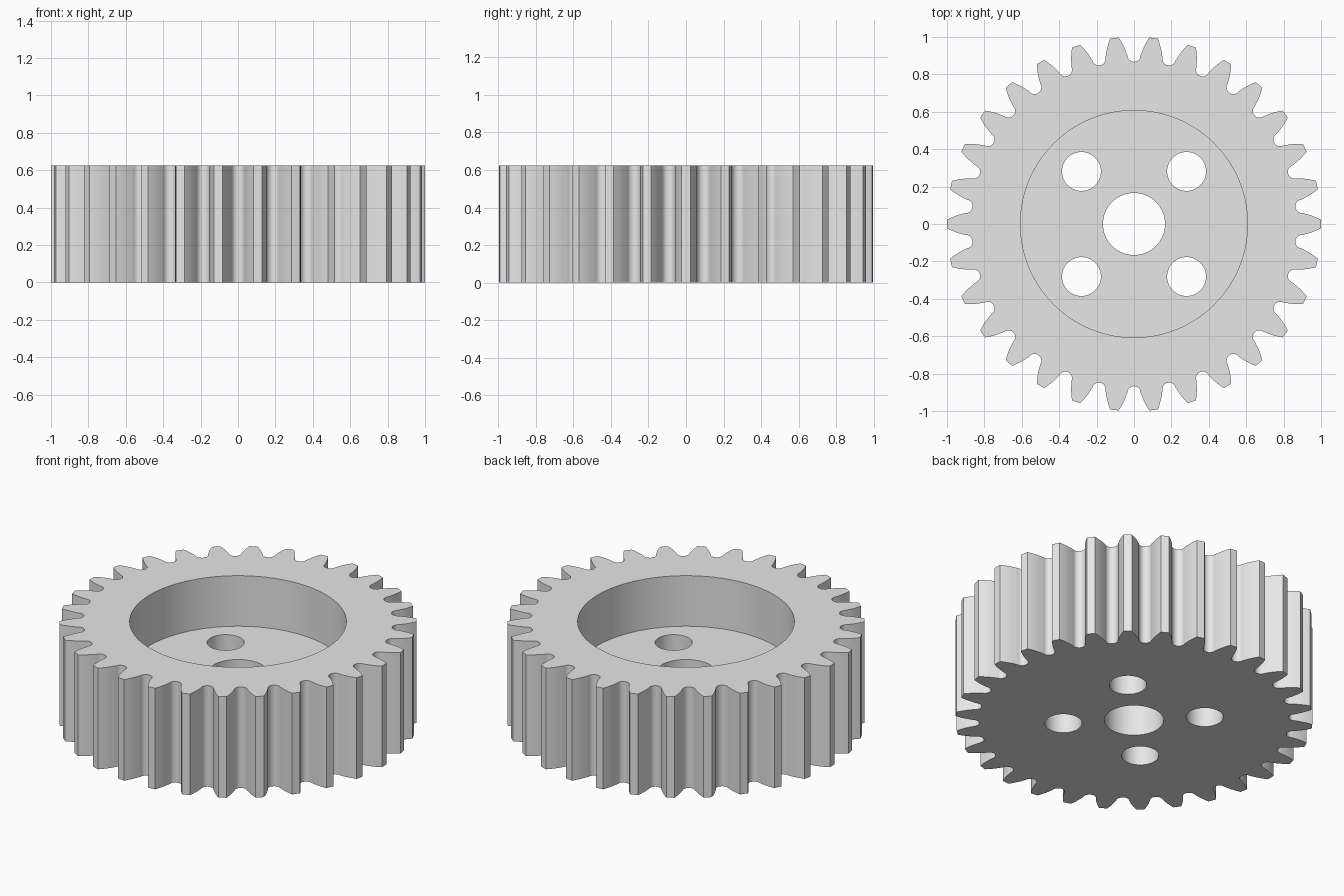
import bpy, bmesh, math
from mathutils import Matrix, Vector

if "Cube" in bpy.data.objects:
    bpy.data.objects.remove(bpy.data.objects["Cube"], do_unlink=True)

TEETH = 30
HEIGHT = 0.625
FLOOR = HEIGHT / 2
TIP_R = 1.0
PITCH_R = 0.9375
PRESSURE = math.radians(20)
BASE_R = PITCH_R * math.cos(PRESSURE)
GAP_R, GAP_C = 0.036, 0.903      # round bottom of each gap

steel = bpy.data.materials.new("plain grey")
steel.use_nodes = True
steel.diffuse_color = (0.8, 0.8, 0.8, 1)
steel.node_tree.nodes["Principled BSDF"].inputs["Base Color"].default_value = (0.8, 0.8, 0.8, 1)


def inv(a):
    return math.tan(a) - a


def half_angle(r):
    """Half of the tooth's angular thickness at radius r (involute flank)."""
    return math.pi / (2 * TEETH) + inv(PRESSURE) - inv(math.acos(BASE_R / r))


def polar(r, a):
    return Vector((r * math.cos(a), r * math.sin(a), 0))


def gear_outline():
    points = []
    step = 2 * math.pi / TEETH
    radii = [GAP_C + 0.01 + (TIP_R - GAP_C - 0.01) * k / 6 for k in range(7)]
    for i in range(TEETH):
        a = i * step
        points += [polar(r, a - half_angle(r)) for r in radii]
        points += [polar(r, a + half_angle(r)) for r in reversed(radii)]
        turn = Matrix.Rotation(a + step / 2, 3, "Z")
        for k in range(11):
            t = math.pi * (k / 10 - 0.5)
            points.append(turn @ Vector((GAP_C - GAP_R * math.cos(t), GAP_R * math.sin(t), 0)))
    return points


def circle(x, y, r, n=96):
    return [Vector((x, y, 0)) + polar(r, 2 * math.pi * k / n) for k in range(n)]


def prism(name, outline, z0, z1):
    """Extrude a closed outline from z0 to z1."""
    bm = bmesh.new()
    face = bm.faces.new([bm.verts.new((p.x, p.y, z0)) for p in outline])
    top = bmesh.ops.extrude_face_region(bm, geom=[face])["geom"]
    bmesh.ops.translate(bm, vec=(0, 0, z1 - z0),
                        verts=[v for v in top if isinstance(v, bmesh.types.BMVert)])
    bmesh.ops.recalc_face_normals(bm, faces=bm.faces)
    mesh = bpy.data.meshes.new(name)
    bm.to_mesh(mesh)
    bm.free()
    mesh.materials.append(steel)
    obj = bpy.data.objects.new(name, mesh)
    bpy.context.collection.objects.link(obj)
    return obj


# Toothed body
gear = prism("gear_wheel", gear_outline(), 0, HEIGHT)

# Pocket, centre bore and four bolt holes
cutters = [prism("pocket_cutter", circle(0, 0, 0.607, 128), FLOOR, HEIGHT + 0.1),
           prism("bore_cutter", circle(0, 0, 0.166), -0.1, HEIGHT)]
for sx in (-1, 1):
    for sy in (-1, 1):
        cutters.append(prism("bolt_hole_cutter", circle(sx * 0.281, sy * 0.281, 0.104, 64),
                             -0.1, HEIGHT))

bpy.ops.object.select_all(action="DESELECT")
gear.select_set(True)
bpy.context.view_layer.objects.active = gear
for cutter in cutters:
    cutter.hide_render = True
    mod = gear.modifiers.new("cut", "BOOLEAN")
    mod.operation = "DIFFERENCE"
    mod.solver = "EXACT"
    mod.object = cutter
    bpy.ops.object.modifier_apply(modifier=mod.name)
    bpy.data.objects.remove(cutter, do_unlink=True)

bpy.ops.object.shade_smooth_by_angle(angle=math.radians(30))
